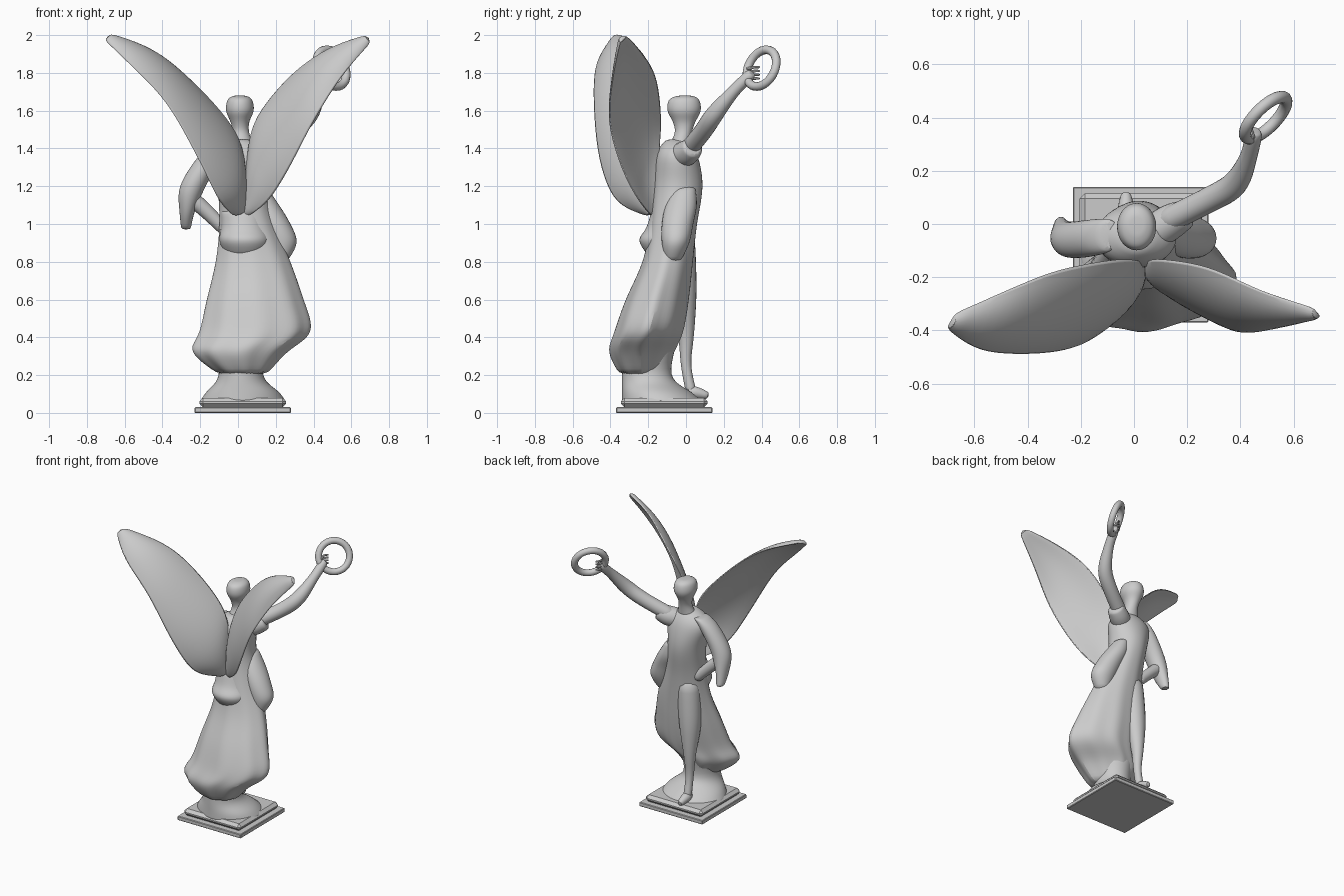
import bpy, bmesh, math
from mathutils import Vector, Quaternion

cube = bpy.data.objects.get("Cube")
if cube:
    bpy.data.objects.remove(cube, do_unlink=True)

grey = (.6, .6, .6, 1)
stone = bpy.data.materials.new("pale_grey_stone")
stone.use_nodes = True
stone.diffuse_color = grey
stone.node_tree.nodes["Principled BSDF"].inputs["Base Color"].default_value = grey


def finish(obj, smooth=True):
    """Give an object its material and shading."""
    obj.data.materials.append(stone)
    bpy.ops.object.select_all(action='DESELECT')
    obj.select_set(True)
    bpy.context.view_layer.objects.active = obj
    if smooth:
        bpy.ops.object.shade_smooth_by_angle(angle=math.radians(50))


def spline(keys, steps=3):
    """Run a smooth curve through a few key tuples of any length."""
    last, out = len(keys) - 1, []
    for i in range(last):
        before, start, end, after = (keys[min(max(i + k, 0), last)] for k in range(-1, 3))
        for s in range(steps):
            t = s / steps
            out.append([b + t / 2 * (c - a + t * (2 * a - 5 * b + 4 * c - d + t * (3 * (b - c) + d - a)))
                        for a, b, c, d in zip(before, start, end, after)])
    return out + [list(keys[last])]


def skin(name, rings):
    """Bridge closed rings into a capped, softened solid."""
    bm = bmesh.new()
    loops = [[bm.verts.new(point) for point in ring] for ring in rings]
    count = len(loops[0])
    for lower, upper in zip(loops, loops[1:]):
        for i in range(count):
            j = (i + 1) % count
            bm.faces.new((lower[i], lower[j], upper[j], upper[i]))
    bm.faces.new(loops[0][::-1])
    bm.faces.new(loops[-1])
    bmesh.ops.recalc_face_normals(bm, faces=bm.faces)
    mesh = bpy.data.meshes.new(name)
    bm.to_mesh(mesh)
    bm.free()
    obj = bpy.data.objects.new(name, mesh)
    bpy.context.collection.objects.link(obj)
    finish(obj)
    soften = obj.modifiers.new("soften", 'SUBSURF')
    soften.levels = soften.render_levels = 1


def around(sides):
    return [math.tau * i / sides for i in range(sides)]


def layers(name, keys, sides=32, fold=0, egg=0):
    """Stack ovals given as left, right, back, front, height; folds fade upwards."""
    top, bottom = keys[-1][-1], keys[0][-1]
    rings = []
    for x0, x1, y0, y1, z in spline(keys):
        fade = ((top - z) / (top - bottom)) ** 1.5
        ring = []
        for a in around(sides):
            swell = 1 + fold * fade * (math.cos(9 * a + 2 * z) - .5)
            narrow = 1 - egg * fade * max(0, math.sin(a))
            ring.append(((x0 + x1) / 2 + (x1 - x0) / 2 * math.cos(a) * swell * narrow,
                         (y0 + y1) / 2 + (y1 - y0) / 2 * math.sin(a) * swell, z))
        rings.append(ring)
    skin(name, rings)


def limb(name, keys, sides=12):
    """Round tube through x, y, z, radius keys."""
    path = spline(keys)
    points = [Vector(p[:3]) for p in path]
    rings, turn, previous = [], Quaternion(), Vector((0, 0, 1))
    for i, point in enumerate(points):
        tangent = (points[min(i + 1, len(points) - 1)] - points[max(i - 1, 0)]).normalized()
        turn = previous.rotation_difference(tangent) @ turn
        previous, radius = tangent, path[i][3]
        rings.append([point + turn @ Vector((math.cos(a), math.sin(a), 0)) * radius
                      for a in around(sides)])
    skin(name, rings)


def wing(name, leading, trailing, camber=.04, thick=.016):
    """Cambered blade between a leading and a trailing edge."""
    front = [Vector(p) for p in spline(leading)]
    rear = [Vector(p) for p in spline(trailing)]
    middle = [(a + b) / 2 for a, b in zip(front, rear)]
    chord = [k / 6 for k in range(7)]
    rings = []
    for i, (a, b) in enumerate(zip(front, rear)):
        span = middle[min(i + 1, len(middle) - 1)] - middle[max(i - 1, 0)]
        normal = (b - a).cross(span).normalized()
        if normal.y > 0:
            normal.negate()
        size = min(1, (b - a).length / .3)

        def surface(t, side):
            arch = 4 * t * (1 - t)
            return a.lerp(b, t) + normal * (
                arch * camber * size + side * thick * (.3 + .7 * math.sqrt(arch)))

        rings.append([surface(t, 1) for t in chord] + [surface(t, -1) for t in reversed(chord)])
    skin(name, rings)


def slab(name, width, z0, z1, bevel):
    """Square step centred under the figure."""
    bpy.ops.mesh.primitive_cube_add(size=1, location=(.025, -.115, (z0 + z1) / 2))
    obj = bpy.context.object
    obj.name = name
    obj.scale = (width, width, z1 - z0)
    bpy.ops.object.transform_apply(location=False, rotation=False, scale=True)
    obj.modifiers.new("edge", 'BEVEL').width = bevel
    finish(obj, smooth=False)


# Stepped base and rocky support
slab("base_plate", .51, 0, .03, .004)
slab("base_step", .46, .03, .08, .02)
layers("rock_support", [(-.21, .26, -.34, .1, .05), (-.17, .22, -.34, .03, .11),
                        (-.1, .13, -.34, -.08, .2), (-.12, .16, -.34, -.04, .4)])

# Robe from hem to shoulders, with drapery
layers("robe", [
    (-.1, .15, -.35, -.12, .2), (-.25, .26, -.41, -.06, .32), (-.21, .39, -.38, -.01, .43),
    (-.17, .35, -.32, .02, .6), (-.12, .28, -.23, .04, .8), (-.1, .2, -.19, .06, 1),
    (-.11, .15, -.17, .09, 1.2), (-.15, .16, -.16, .06, 1.37), (-.04, .06, -.1, 0, 1.45)],
    fold=.05, egg=.45)
layers("waist_drape", [(-.06, .14, -.19, 0, .82), (-.1, .17, -.25, 0, .91),
                       (-.09, .15, -.21, 0, .98), (-.09, .14, -.18, 0, 1.08)])
layers("hip_drape", [(.18, .26, -.11, -.03, .8), (.14, .315, -.13, .02, .9),
                     (.1, .28, -.13, .04, 1), (.06, .22, -.11, .06, 1.1),
                     (.06, .15, -.06, .05, 1.2)], sides=16)

# Forward leg and foot
limb("front_leg", [(0, -.03, .95, .08), (-.02, -.02, .65, .08), (-.03, 0, .42, .045),
                   (-.03, 0, .25, .028), (-.03, .03, .1, .03)])
limb("front_foot", [(-.03, -.01, .11, .02), (-.03, .04, .11, .035), (-.03, .12, .09, .018)])

# Neck and head
layers("head", [(-.06, .09, -.1, .02, 1.4), (-.03, .06, -.06, .03, 1.48),
                (-.04, .06, -.07, .05, 1.54), (-.065, .085, -.1, .08, 1.6),
                (-.055, .075, -.09, .07, 1.66), (-.02, .04, -.04, .03, 1.68)], sides=20)

# Raised arm with sleeve and fingers
limb("raised_arm", [(.1, 0, 1.38, .05), (.28, .09, 1.49, .05), (.38, .15, 1.58, .05),
                    (.43, .25, 1.7, .034), (.45, .33, 1.78, .032), (.46, .35, 1.8, .02)])
limb("raised_sleeve", [(.08, -.03, 1.36, .07), (.14, .01, 1.38, .07), (.2, .04, 1.41, .055)])
for i in range(4):
    z = 1.76 + i * .02
    limb("finger", [(.45, .32, z, .01), (.44, .36, z + .01, .009), (.46, .39, z + .01, .007)], sides=6)

# Wreath held in the hand, leaning back over the wrist
across = Vector((.7, .7, 0))
upward = Vector((-.25, .25, .93))
bpy.ops.mesh.primitive_torus_add(major_radius=.104, minor_radius=.023, major_segments=36,
                                 location=(.495, .4, 1.825))
wreath = bpy.context.object
wreath.name = "wreath"
wreath.rotation_euler = across.cross(upward).to_track_quat('Z', 'Y').to_euler()
finish(wreath)

# Lowered arm with hanging sleeve
layers("hanging_sleeve", [(-.3, -.25, -.03, .03, .97), (-.31, -.23, -.09, .02, 1.06),
                          (-.31, -.17, -.13, .01, 1.2), (-.21, -.08, -.12, .02, 1.36),
                          (-.13, -.05, -.1, .02, 1.42)], sides=16)
limb("lowered_forearm", [(-.25, -.05, 1.14, .045), (-.16, -.04, 1.06, .04), (-.06, -.03, .96, .035)])

# Wings, one spread wider than the other
wing("right_wing",
     [(.04, -.15, 1.06), (.03, -.14, 1.37), (-.06, -.13, 1.56), (-.28, -.17, 1.79),
      (-.46, -.24, 1.92), (-.68, -.34, 2)],
     [(-.02, -.2, 1.04), (-.1, -.37, 1.12), (-.21, -.46, 1.34), (-.38, -.49, 1.64),
      (-.58, -.475, 1.85), (-.71, -.39, 1.98)])
wing("left_wing",
     [(.03, -.15, 1.06), (.05, -.14, 1.37), (.1, -.13, 1.57), (.28, -.16, 1.79),
      (.48, -.25, 1.93), (.68, -.32, 2)],
     [(.05, -.18, 1.04), (.16, -.25, 1.12), (.27, -.34, 1.29), (.4, -.41, 1.54),
      (.55, -.39, 1.78), (.71, -.35, 1.97)])
